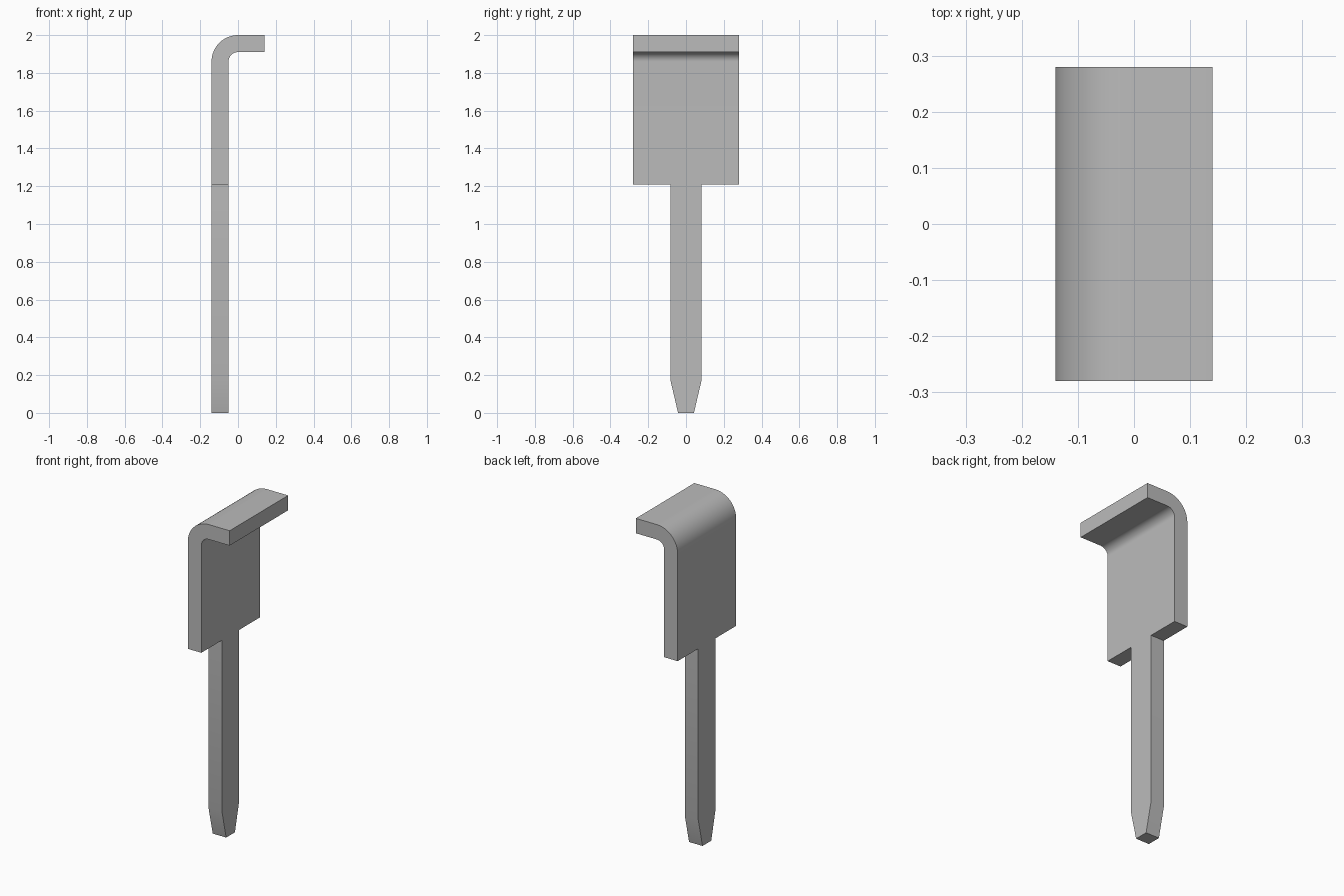
import bpy
import bmesh
from math import sin, cos, radians

default = bpy.data.objects.get("Cube")
if default:
    bpy.data.objects.remove(default, do_unlink=True)

metal = bpy.data.materials.new("grey metal")
metal.use_nodes = True
grey = (0.5, 0.5, 0.5, 1)
metal.diffuse_color = grey
metal.node_tree.nodes["Principled BSDF"].inputs["Base Color"].default_value = grey

LEFT, RIGHT, THICK = -0.14, 0.14, 0.09
TOP, SHOULDER = 2.0, 1.21
OUTER = 0.14
INNER = OUTER - THICK
SEGMENTS = 16


def extruded(name, outline, offset):
    """Fill a planar outline and extrude it into a solid."""
    bm = bmesh.new()
    face = bm.faces.new([bm.verts.new(p) for p in outline])
    moved = bmesh.ops.extrude_face_region(bm, geom=[face])["geom"]
    verts = [v for v in moved if isinstance(v, bmesh.types.BMVert)]
    bmesh.ops.translate(bm, verts=verts, vec=offset)
    bmesh.ops.recalc_face_normals(bm, faces=bm.faces)
    mesh = bpy.data.meshes.new(name)
    bm.to_mesh(mesh)
    bm.free()
    mesh.materials.append(metal)
    obj = bpy.data.objects.new(name, mesh)
    bpy.context.collection.objects.link(obj)
    bpy.ops.object.select_all(action="DESELECT")
    obj.select_set(True)
    bpy.context.view_layer.objects.active = obj
    bpy.ops.object.shade_smooth_by_angle(angle=radians(30))
    return obj


def bend(radius, y):
    """Quarter arc from the upright sheet to the horizontal lip."""
    angles = [radians(90 * i / SEGMENTS) for i in range(SEGMENTS + 1)]
    return [(LEFT + OUTER - radius * cos(a), y, TOP - OUTER + radius * sin(a))
            for a in angles]


# Wide plate folded over into a lip
HALF = 0.28
plate = [(LEFT, -HALF, SHOULDER)] + bend(OUTER, -HALF)
plate += [(RIGHT, -HALF, TOP), (RIGHT, -HALF, TOP - THICK)]
plate += bend(INNER, -HALF)[::-1] + [(LEFT + THICK, -HALF, SHOULDER)]
extruded("bent_plate", plate, (0, 2 * HALF, 0))

# Narrow pin with a tapered tip
side = [(0.042, 0), (0.083, 0.175), (0.083, SHOULDER)]
pin = [(LEFT, y, z) for y, z in side] + [(LEFT, -y, z) for y, z in side[::-1]]
extruded("pin", pin, (THICK, 0, 0))
